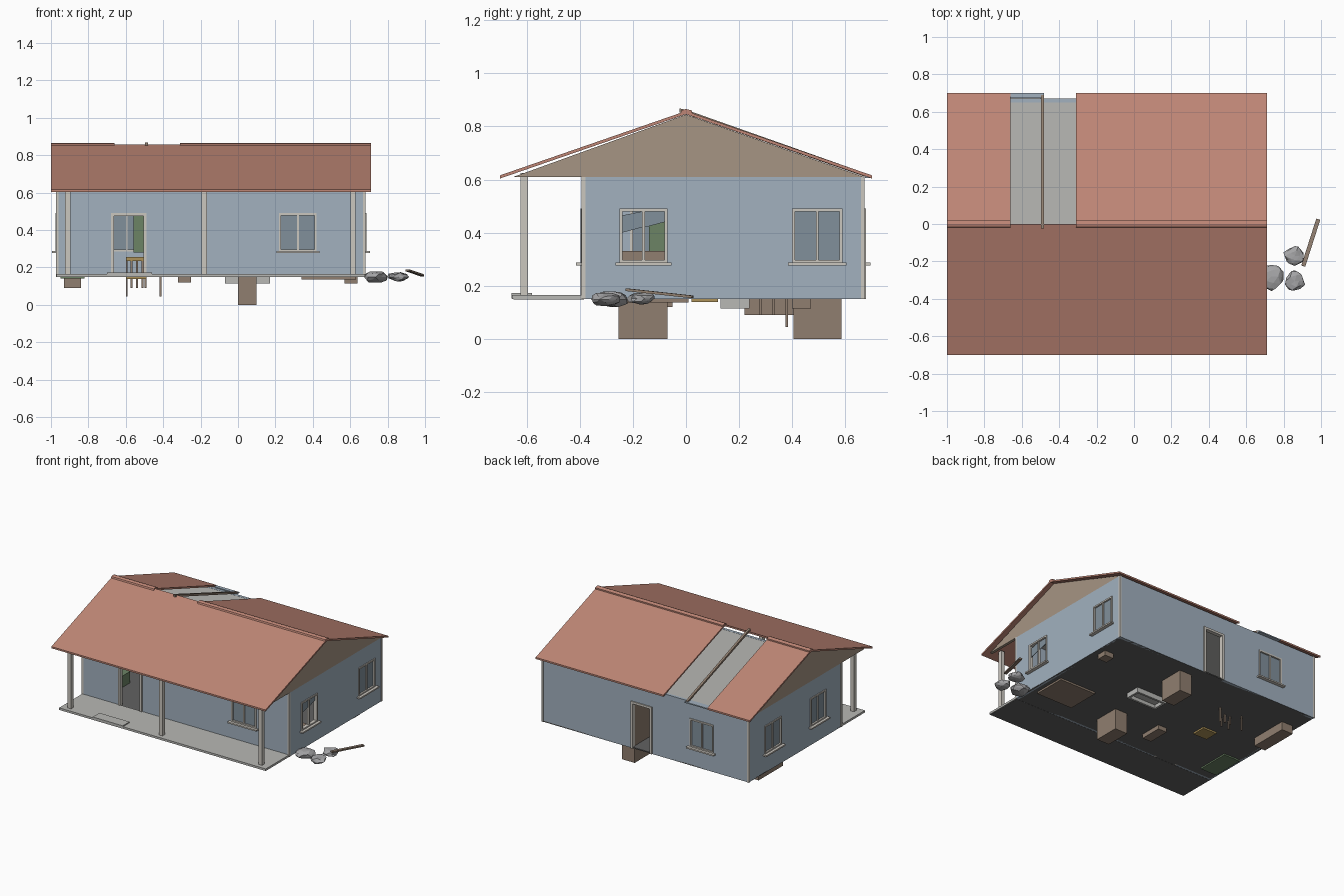
import bpy, bmesh, random
from mathutils import Vector

if "Cube" in bpy.data.objects:
    bpy.data.objects.remove(bpy.data.objects["Cube"])

random.seed(4)


def mat(name, r, g, b):
    m = bpy.data.materials.new(name)
    m.diffuse_color = (r, g, b, 1)
    m.use_nodes = True
    m.node_tree.nodes["Principled BSDF"].inputs["Base Color"].default_value = m.diffuse_color
    return m


BLUE = mat("wall_blue", .36, .44, .52)
RED = mat("roof_red", .52, .24, .18)
TAN = mat("gable_tan", .38, .30, .23)
TRIM = mat("trim_cream", .60, .57, .52)
GLASS = mat("glass", .22, .28, .33)
WOOD = mat("wood", .28, .21, .16)
GREEN = mat("green", .15, .23, .13)
YELLOW = mat("ochre", .42, .29, .10)
DARK = mat("floor_dark", .12, .12, .12)
GREY = mat("concrete", .48, .48, .46)
STONE = mat("stone", .38, .38, .39)


def finish(bm, name, m):
    bmesh.ops.recalc_face_normals(bm, faces=bm.faces)
    me = bpy.data.meshes.new(name)
    bm.to_mesh(me)
    bm.free()
    ob = bpy.data.objects.new(name, me)
    bpy.context.collection.objects.link(ob)
    if m:
        me.materials.append(m)
    return ob


def boxes(name, m, *ranges):
    """One object from boxes given as (x0, x1, y0, y1, z0, z1)."""
    bm = bmesh.new()
    for x0, x1, y0, y1, z0, z1 in ranges:
        for v in bmesh.ops.create_cube(bm, size=1)["verts"]:
            v.co = Vector(((x0 + x1) / 2 + v.co.x * (x1 - x0),
                           (y0 + y1) / 2 + v.co.y * (y1 - y0),
                           (z0 + z1) / 2 + v.co.z * (z1 - z0)))
    return finish(bm, name, m)


def prism(name, m, pts, x0, x1):
    """Extrude a (y, z) profile along x."""
    bm = bmesh.new()
    f = bm.faces.new([bm.verts.new((x0, y, z)) for y, z in pts])
    ext = bmesh.ops.extrude_face_region(bm, geom=[f])["geom"]
    bmesh.ops.translate(bm, vec=(x1 - x0, 0, 0),
                        verts=[e for e in ext if isinstance(e, bmesh.types.BMVert)])
    return finish(bm, name, m)


# Walls: axis they run along, outer position, outward sign
FRONT, BACK = ("x", -.39, -1), ("x", .67, 1)
LEFT, RIGHT = ("y", -.97, -1), ("y", .68, 1)
Z0, Z1, T = .15, .61, .02


def on_wall(w, s0, s1, d0, d1, z0, z1):
    axis, p, sign = w
    a, b = sorted((p + sign * d0, p + sign * d1))
    return (s0, s1, a, b, z0, z1) if axis == "x" else (a, b, s0, s1, z0, z1)


def wall(name, w, s0, s1, openings):
    parts, s = [], s0
    for a, b, lo, hi in sorted(openings):
        parts.append(on_wall(w, s, a, -T, 0, Z0, Z1))
        if lo > Z0:
            parts.append(on_wall(w, a, b, -T, 0, Z0, lo))
        parts.append(on_wall(w, a, b, -T, 0, hi, Z1))
        s = b
    parts.append(on_wall(w, s, s1, -T, 0, Z0, Z1))
    boxes(name, BLUE, *parts)


def window(name, w, a, b, glazed=True):
    lo, hi, f, c = .285, .49, .011, (a + b) / 2
    boxes(name + "_frame", TRIM,
          on_wall(w, a, a + f, -T, .006, lo, hi), on_wall(w, b - f, b, -T, .006, lo, hi),
          on_wall(w, a, b, -T, .006, hi - f, hi), on_wall(w, a, b, -T, .006, lo, lo + f),
          on_wall(w, c - .005, c + .005, -.015, .002, lo, hi))
    boxes(name + "_sill", TRIM, on_wall(w, a - .015, b + .015, -T, .025, .277, .287))
    if glazed:
        boxes(name + "_glass", GLASS, on_wall(w, a, b, -.010, -.006, lo, hi))


def door_frame(name, w, a, b, hi):
    f = .016
    boxes(name, TRIM, on_wall(w, a, a + f, -T, .008, Z0, hi),
          on_wall(w, b - f, b, -T, .008, Z0, hi), on_wall(w, a, b, -T, .008, hi - f, hi))


win = lambda a, b: (a, b, .285, .49)
wall("front_wall", FRONT, -.97, .68, [(-.68, -.49, Z0, .49), win(.22, .42)])
wall("back_wall", BACK, -.97, .68, [(-.20, -.03, Z0, .49), win(-.69, -.50)])
wall("left_wall", LEFT, -.39, .67, [win(-.21, -.03), win(.30, .49)])
wall("right_wall", RIGHT, -.39, .67, [win(-.25, -.07), win(.40, .59)])
window("front_window", FRONT, .22, .42)
window("back_window", BACK, -.69, -.50)
window("left_front_window", LEFT, -.21, -.03)
window("left_back_window", LEFT, .30, .49)
window("right_front_window", RIGHT, -.25, -.07, glazed=False)
window("right_back_window", RIGHT, .40, .59)
door_frame("front_door_frame", FRONT, -.68, -.49, .49)
door_frame("back_door_frame", BACK, -.20, -.03, .49)
prism("broken_glass", GLASS, [(-.24, .40), (-.165, .42), (-.165, .48), (-.24, .465)], .669, .673)
prism("broken_glass_right", GLASS, [(-.155, .42), (-.08, .44), (-.08, .48), (-.155, .48)], .669, .673)

# Corner boards
boxes("corner_boards", TRIM, *[(x - .007, x + .007, y - .007, y + .007, Z0, Z1)
                               for x in (-.966, .676) for y in (-.386, .666)])

# Floor, porch and ceiling
boxes("floor", DARK, (-.97, .68, -.39, .67, .15, .158))
boxes("porch_slab", GREY, (-.97, .68, -.655, -.39, .15, .165))
boxes("porch_underside", DARK, (-.965, .675, -.65, -.385, .149, .152))
boxes("porch_step", GREY, (-.70, -.46, -.657, -.58, .152, .172))
boxes("porch_posts", TRIM, *[(x - .014, x + .014, -.624, -.596, .16, .625)
                             for x in (-.91, -.18, .615)])
boxes("ceiling", GREY, (-.95, .66, -.37, .65, .597, .609))

# Gables
for side, x in (("left", -.97), ("right", .66)):
    prism(side + "_gable", TAN, [(-.65, .61), (.67, .61), (0, .845)], x, x + .02)


# Roof slopes, the back one with a missing bay
def slope(name, s, x0, x1):
    prism(name, RED, [(0, .846), (0, .858), (s * .70, .616), (s * .70, .604)], x0, x1)


slope("front_roof", -1, -1.0, .71)
slope("back_roof_left", 1, -1.0, -.66)
slope("back_roof_right", 1, -.31, .71)
for side, x0, x1 in (("left", -1.0, -.66), ("right", -.31, .71)):
    prism("ridge_cap_" + side, RED,
          [(-.02, .851), (-.016, .861), (0, .866), (.022, .860), (.022, .850), (0, .856)], x0, x1)
prism("bare_rafter", WOOD, [(-.025, .853), (-.025, .868), (.0, .863), (.69, .619), (.69, .605), (0, .846)],
      -.498, -.482)
boxes("eave_batten", BLUE, (-.66, -.48, .675, .70, .606, .614))

# Furniture, partly sunk through the floor
boxes("tall_cabinets", WOOD, (0, .10, -.255, -.07, 0, .33), (0, .10, .405, .585, 0, .33))
boxes("low_chest", WOOD, (-.93, -.84, .22, .50, .09, .22))
boxes("green_sofa", GREEN, (-.95, -.82, -.30, -.06, .14, .24))
boxes("ochre_table", YELLOW, (-.60, -.49, .02, .12, .138, .17), (-.60, -.46, .27, .41, .235, .255))
boxes("small_stool", WOOD, (.57, .64, .40, .47, .115, .20))
boxes("bed_base", WOOD, (.34, .63, -.23, .01, .137, .20))
boxes("side_bench", WOOD, (-.32, -.25, -.21, -.05, .12, .20))
boxes("basin", GREY, (-.07, .17, .13, .145, .115, .21), (-.07, .17, .225, .24, .115, .21),
      (-.07, -.055, .13, .24, .115, .21), (.155, .17, .13, .24, .115, .21),
      (-.07, .17, .13, .24, .14, .15))
boxes("table_legs", WOOD, *[(x - .005, x + .005, y - .005, y + .005, z, .24)
                            for x, y, z in ((-.595, .38, .045), (-.415, .38, .045), (-.57, .28, .09),
                                            (-.54, .33, .09), (-.51, .28, .09), (-.495, .33, .09))])
boxes("curtains", GREEN, (-.56, -.50, .635, .645, .28, .48), (-.945, -.935, -.14, -.04, .27, .47))
boxes("back_door_leaf", WOOD, (-.045, -.03, .48, .65, .16, .475))


# Rubble: squashed faceted stones and a loose plank
def rock(name, c, r):
    bm = bmesh.new()
    bmesh.ops.create_icosphere(bm, subdivisions=2, radius=1)
    for v in bm.verts:
        k = random.uniform(.78, 1.08)
        v.co = Vector([c[i] + v.co[i] * k * r[i] for i in range(3)])
    finish(bm, name, STONE)


rock("rubble_large", (.735, -.28, .149), (.066, .075, .034))
rock("rubble_front", (.86, -.305, .149), (.055, .062, .026))
rock("rubble_back", (.86, -.17, .152), (.060, .055, .026))
a, b = Vector((.905, -.225, .185)), Vector((.985, .025, .158))
plank = boxes("loose_plank", WOOD, (-.011, .011, -(b - a).length / 2, (b - a).length / 2, -.005, .005))
plank.location = (a + b) / 2
plank.rotation_euler = (b - a).to_track_quat("Y", "Z").to_euler()
